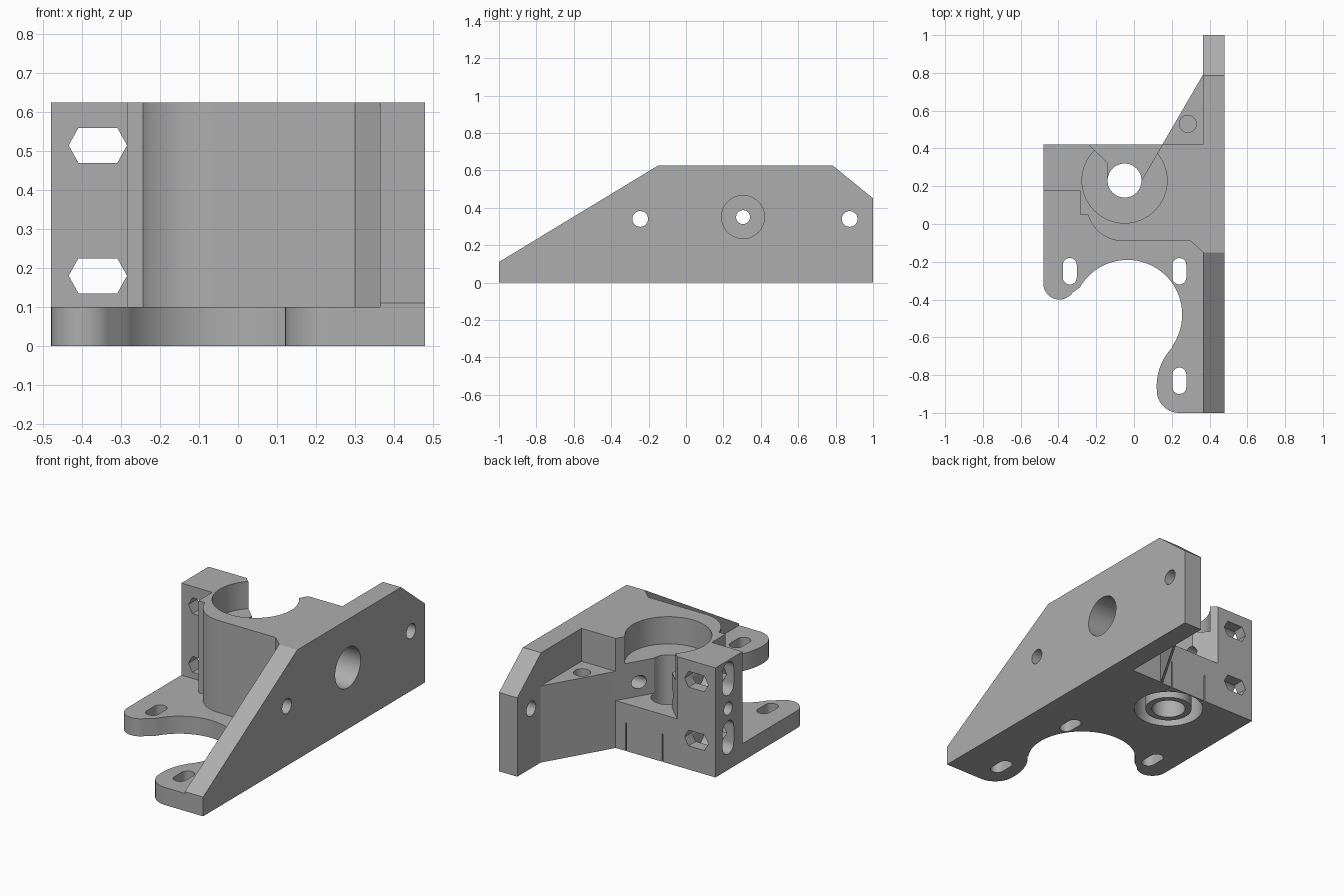
import bpy, bmesh
from math import cos, sin, radians

if "Cube" in bpy.data.objects:
    bpy.data.objects.remove(bpy.data.objects["Cube"])

grey = bpy.data.materials.new("plain grey")
grey.use_nodes = True
GREY = (0.42, 0.42, 0.42, 1)
grey.diffuse_color = GREY
grey.node_tree.nodes["Principled BSDF"].inputs["Base Color"].default_value = GREY

# How a 2D profile point and an extrusion depth map to space
PLACE = {
    "x": lambda u, v, d: (d, u, v),
    "y": lambda u, v, d: (u, d, v),
    "z": lambda u, v, d: (u, v, d),
}


def prism(name, points, start, end, axis="z"):
    """Extrude a closed profile along an axis."""
    bm = bmesh.new()
    low = [bm.verts.new(PLACE[axis](u, v, start)) for u, v in points]
    high = [bm.verts.new(PLACE[axis](u, v, end)) for u, v in points]
    bm.faces.new(low)
    bm.faces.new(high)
    for i in range(len(low)):
        j = (i + 1) % len(low)
        bm.faces.new((low[i], low[j], high[j], high[i]))
    bmesh.ops.recalc_face_normals(bm, faces=bm.faces)
    mesh = bpy.data.meshes.new(name)
    bm.to_mesh(mesh)
    bm.free()
    mesh.materials.append(grey)
    obj = bpy.data.objects.new(name, mesh)
    bpy.context.collection.objects.link(obj)
    return obj


def arc(u, v, r, a0, a1, n=16):
    angles = [radians(a0 + (a1 - a0) * i / n) for i in range(n + 1)]
    return [(u + r * cos(a), v + r * sin(a)) for a in angles]


def circle(u, v, r, n=48):
    return arc(u, v, r, 0, 360, n)[:-1]


def slot(u, v, r, half):
    """Upright rounded slot; half is half its total length."""
    return arc(u, v + half - r, r, 0, 180) + arc(u, v - half + r, r, 180, 360)


def combine(target, other, operation):
    mod = target.modifiers.new("combine", "BOOLEAN")
    mod.operation = operation
    mod.solver = "EXACT"
    mod.object = other
    bpy.context.view_layer.objects.active = target
    bpy.ops.object.modifier_apply(modifier=mod.name)
    bpy.data.objects.remove(other)


def add(*args):
    combine(bracket, prism(*args), "UNION")


def cut(*args):
    combine(bracket, prism("cutter", *args), "DIFFERENCE")


# Base flange with two rounded ears around the motor opening
bracket = prism("bracket", [(0.47, -1), (0.47, 0.42), (-0.48, 0.42)]
                + arc(-0.395, -0.315, 0.085, 180, 325)
                + arc(-0.035, -0.48, 0.29, 150, -36, 40)
                + arc(0.42, -0.86, 0.3, 136, 188)
                + arc(0.24, -0.88, 0.12, 190, 270), 0, 0.1)

# Tall side plate
add("side_plate", [(-1, 0), (1, 0), (1, 0.45), (0.785, 0.625),
                   (-0.15, 0.625), (-1, 0.11)], 0.365, 0.48, "x")

# Rod holder body
add("holder_body", [(0.4, 0.42), (-0.48, 0.42), (-0.48, 0.175), (-0.285, 0.175),
                    (-0.285, 0.05)] + arc(-0.06, 0.1, 0.19, 195, 270)
    + [(0.3, -0.09), (0.365, -0.15), (0.4, -0.15)], 0.05, 0.625)

# Diagonal rib behind the holder
add("rib", [(0.4, 0.4), (0.4, 0.79), (0.365, 0.79), (0.138, 0.4)], 0, 0.437)

# Bearing seat from above, open notch at the back, ring groove below
ROD = (-0.05, 0.23)
cut(circle(*ROD, 0.225, 64), 0.47, 0.7)
cut([(-0.25, 0.43), (-0.14, 0.325), (-0.14, 0.23), (0.039, 0.23), (0.156, 0.43)],
    0.27, 0.7)
cut(circle(*ROD, 0.185, 64), -0.1, 0.17)
add("rod_sleeve", circle(*ROD, 0.125), 0, 0.2)
cut(circle(*ROD, 0.09), -0.1, 0.7)

# Hollow under the rib and its blind top hole
cut([(0.365, 0.425), (0.365, 0.765), (0.168, 0.425)], -0.1, 0.26)
cut(circle(0.285, 0.53, 0.045), 0.3, 0.7)

# Slotted screw holes in the flange
for x, y in ((-0.34, -0.25), (0.24, -0.25), (0.24, -0.83)):
    cut(slot(x, y, 0.037, 0.07), -0.1, 0.2)

# Screw holes through the side plate, with a deep counterbore in the middle
for y in (-0.245, 0.875):
    cut(circle(y, 0.34, 0.042), 0.3, 0.6, "x")
cut(circle(0.305, 0.35, 0.115), 0.28, 0.6, "x")
cut(circle(0.305, 0.35, 0.037), -0.6, 0.6, "x")

# Hexagonal nut channels and adjusting slots in the clamp block
for z in (0.18, 0.515):
    cut([(-0.435, z), (-0.41, z - 0.045), (-0.31, z - 0.045), (-0.285, z),
         (-0.31, z + 0.045), (-0.41, z + 0.045)], 0.1, 0.5, "y")
    cut(slot(0.305, z + 0.005, 0.05, 0.095), -0.6, -0.29, "x")

# Narrow relief slits in the back wall
for x in (-0.15, 0.08):
    cut([(x, 0.36), (x + 0.008, 0.36), (x + 0.008, 0.5), (x, 0.5)], -0.1, 0.16)

bpy.ops.object.select_all(action="DESELECT")
bracket.select_set(True)
bpy.context.view_layer.objects.active = bracket
bpy.ops.object.shade_smooth_by_angle(angle=radians(30))
